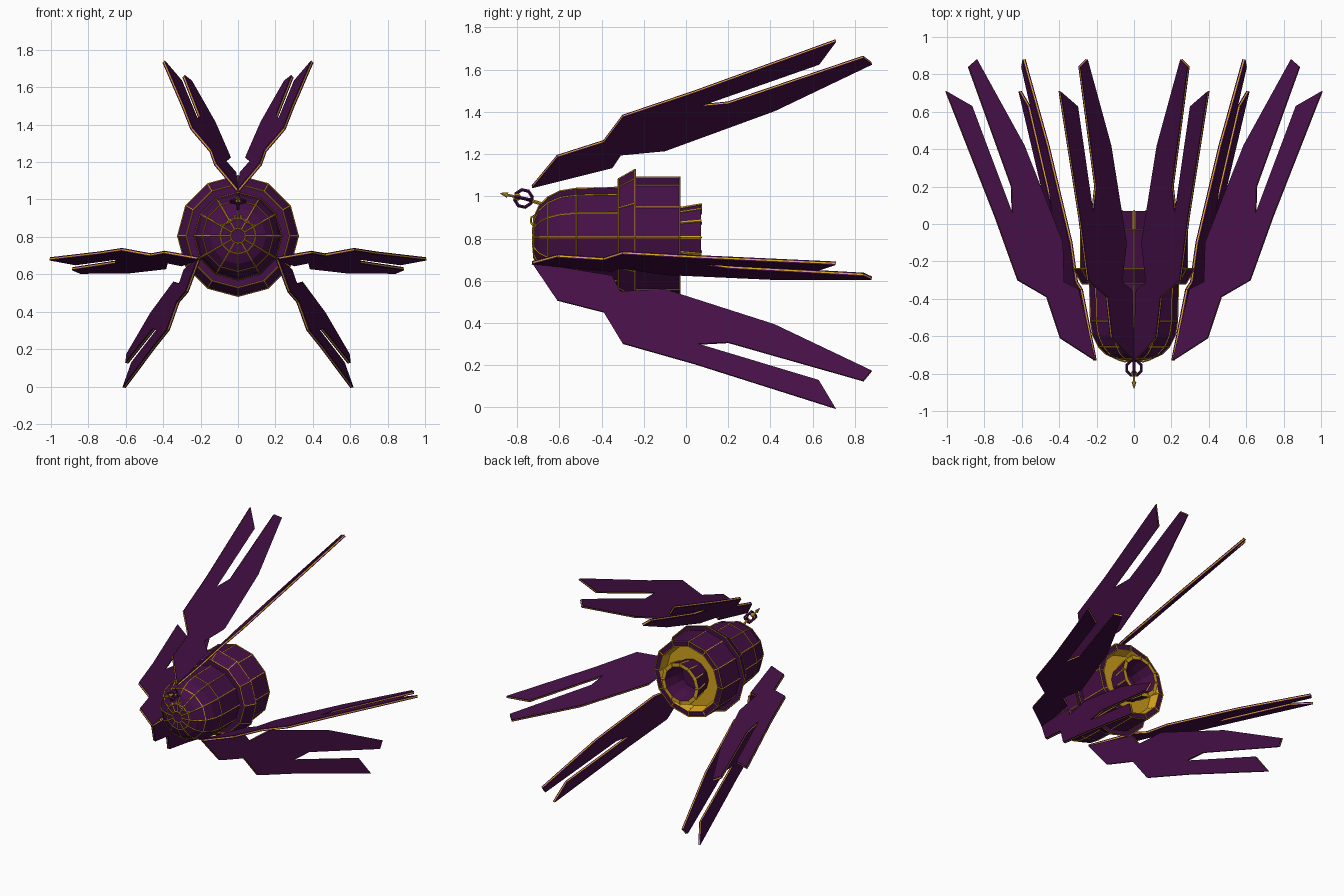
import bpy, bmesh, math
from mathutils import Vector, Matrix

if "Cube" in bpy.data.objects:
    bpy.data.objects.remove(bpy.data.objects["Cube"])

ZC = 0.805          # height of the body axis
N = 12              # body sides


def material(name, rgb):
    m = bpy.data.materials.new(name)
    m.diffuse_color = (*rgb, 1)
    m.use_nodes = True
    m.node_tree.nodes["Principled BSDF"].inputs["Base Color"].default_value = m.diffuse_color
    return m


PURPLE = material("purple", (0.060, 0.005, 0.062))
GOLD = material("gold", (0.65, 0.36, 0.012))


def add_mesh(name, bm):
    bmesh.ops.recalc_face_normals(bm, faces=bm.faces)
    me = bpy.data.meshes.new(name)
    bm.to_mesh(me)
    bm.free()
    me.materials.append(PURPLE)
    me.materials.append(GOLD)
    ob = bpy.data.objects.new(name, me)
    bpy.context.collection.objects.link(ob)
    return ob


def on_axis(y, r, k):
    a = 2 * math.pi * k / N
    return Vector((r * math.cos(a), y, ZC + r * math.sin(a)))


def lathe(name, profile, gold=()):
    # revolve (y, r) points; segments listed in gold get the gold slot
    bm = bmesh.new()
    rings = [[bm.verts.new(on_axis(y, r, k)) for k in range(N)] for y, r in profile]
    for i in range(len(rings) - 1):
        for k in range(N):
            j = (k + 1) % N
            f = bm.faces.new((rings[i][k], rings[i][j], rings[i + 1][j], rings[i + 1][k]))
            f.material_index = int(i in gold)
    bm.faces.new(rings[0])
    bm.faces.new(rings[-1])
    return add_mesh(name, bm)


def wires(name, paths, radius, mat=GOLD):
    # paths: list of (points, cyclic)
    cu = bpy.data.curves.new(name, 'CURVE')
    cu.dimensions = '3D'
    cu.bevel_depth = radius
    cu.bevel_resolution = 0
    cu.use_fill_caps = True
    for pts, cyclic in paths:
        sp = cu.splines.new('POLY')
        sp.points.add(len(pts) - 1)
        for p, co in zip(sp.points, pts):
            p.co = (*co, 1)
        sp.use_cyclic_u = cyclic
        sp.use_smooth = False
    cu.materials.append(mat)
    ob = bpy.data.objects.new(name, cu)
    bpy.context.collection.objects.link(ob)
    return ob


# Body shell: dome nose, collar, rear drum and recessed rear
nose = [(-0.725, 0.04), (-0.72, 0.095), (-0.695, 0.15), (-0.655, 0.19),
        (-0.595, 0.22), (-0.52, 0.232), (-0.32, 0.237)]
drum = [(-0.32, 0.277), (-0.24, 0.322), (-0.24, 0.285), (-0.03, 0.285)]
recess = [(-0.03, 0.245), (-0.09, 0.225), (-0.09, 0.12)]
lathe("body", nose + drum + recess, gold=(11, 12))

# Exhaust nozzle
nozzle = [(-0.10, 0.125), (-0.03, 0.138), (0.07, 0.157), (0.07, 0.128), (-0.03, 0.10), (-0.18, 0.085)]
lathe("exhaust_nozzle", nozzle, gold=(2,))

# Gold seams along the edges and around the rings
seams = []
for k in range(N):
    seams.append(([on_axis(y, r, k) for y, r in nose], False))
    seams.append(([on_axis(y, r, k) for y, r in drum[:2]], False))
    seams.append(([on_axis(y, r, k) for y, r in drum[2:] + recess[:2]], False))
for y, r in [nose[0], nose[1], nose[3], nose[5], drum[0], drum[1], drum[3], recess[0]]:
    seams.append(([on_axis(y, r, k) for k in range(N)], True))
wires("body_seams", seams, 0.004)
wires("nozzle_ribs", [([on_axis(y, r, k) for y, r in nozzle[1:4]], False) for k in range(N)], 0.007)

# Forked fins: three mirrored pairs, each fin a flat plate given by its side outline (y, z)
OUTLINE = [(-0.73, 1.045), (-0.61, 1.19), (-0.39, 1.26), (-0.30, 1.38), (0.04, 1.495),
           (0.71, 1.738), (0.63, 1.63), (0.06, 1.43), (0.20, 1.443), (0.84, 1.66),
           (0.88, 1.63), (0.42, 1.41), (-0.10, 1.22), (-0.31, 1.20), (-0.35, 1.14)]
A, B = -0.21, 1.01
NORMAL = Vector((1, -A, -B)).normalized()


def fin(name, side, turn):
    bm = bmesh.new()
    rot = Matrix.Rotation(turn, 4, 'Y')
    layers = []
    for off in (-0.009, -0.003, 0.003, 0.009):
        ring = []
        for y, z in OUTLINE:
            p = Vector((A * (y + 0.73) + B * (z - 1.045), y, z - ZC)) + NORMAL * off
            p.x *= side
            ring.append(bm.verts.new(rot @ p + Vector((0, 0, ZC))))
        layers.append(ring)
    bm.faces.new(layers[0])
    bm.faces.new(layers[-1])
    n = len(OUTLINE)
    for i in range(3):
        for k in range(n):
            j = (k + 1) % n
            f = bm.faces.new((layers[i][k], layers[i][j], layers[i + 1][j], layers[i + 1][k]))
            f.material_index = int(i == 1)      # gold band in the plate edge
    add_mesh(name, bm)


for pair in range(3):
    for side in (-1, 1):
        fin(f"fin_{pair}_{'left' if side < 0 else 'right'}", side, pair * 2 * math.pi / 3)

# Nose lantern: crossed hoops around a gold bead with a spike
C = Vector((0, -0.77, 0.99))
tilt = Matrix.Rotation(math.radians(-12), 3, 'X')


def hoop(u, v, r):
    ring = [(r * math.cos(math.pi * (k + 0.5) / 4), r * math.sin(math.pi * (k + 0.5) / 4)) for k in range(8)]
    return [C + tilt @ (u * a + v * b) for a, b in ring], True


X, Y, Z = Vector((1, 0, 0)), Vector((0, 1, 0)), Vector((0, 0, 1))
wires("lantern_hoops", [hoop(X, Y, 0.042), hoop(Y, Z, 0.042)], 0.008, PURPLE)


def cone(name, start, end, r1, r2):
    bm = bmesh.new()
    d = Vector(end) - Vector(start)
    bmesh.ops.create_cone(bm, cap_ends=True, segments=8, radius1=r1, radius2=r2, depth=d.length)
    bm.transform(Matrix.Translation((Vector(start) + Vector(end)) / 2)
                 @ d.to_track_quat('Z', 'Y').to_matrix().to_4x4())
    for f in bm.faces:
        f.material_index = 1
    add_mesh(name, bm)


cone("lantern_spike", (0, -0.845, 1.005), (0, -0.88, 1.015), 0.013, 0.002)
cone("spike_stem", (0, -0.79, 0.995), (0, -0.85, 1.007), 0.006, 0.006)
cone("lantern_strut", (0, -0.75, 0.985), (0, -0.67, 0.96), 0.008, 0.008)
bm = bmesh.new()
bmesh.ops.create_icosphere(bm, subdivisions=2, radius=0.018)
bm.transform(Matrix.Translation((0, -0.80, 0.997)))
for f in bm.faces:
    f.material_index = 1
add_mesh("lantern_bead", bm)

# Gold handle curling below the lantern
wires("nose_handle", [([(s * 0.10, -0.69, 0.87), (s * 0.085, -0.725, 0.865), (s * 0.05, -0.735, 0.875),
                        (s * 0.02, -0.733, 0.90), (s * 0.01, -0.70, 0.92)], False) for s in (-1, 1)], 0.005)
